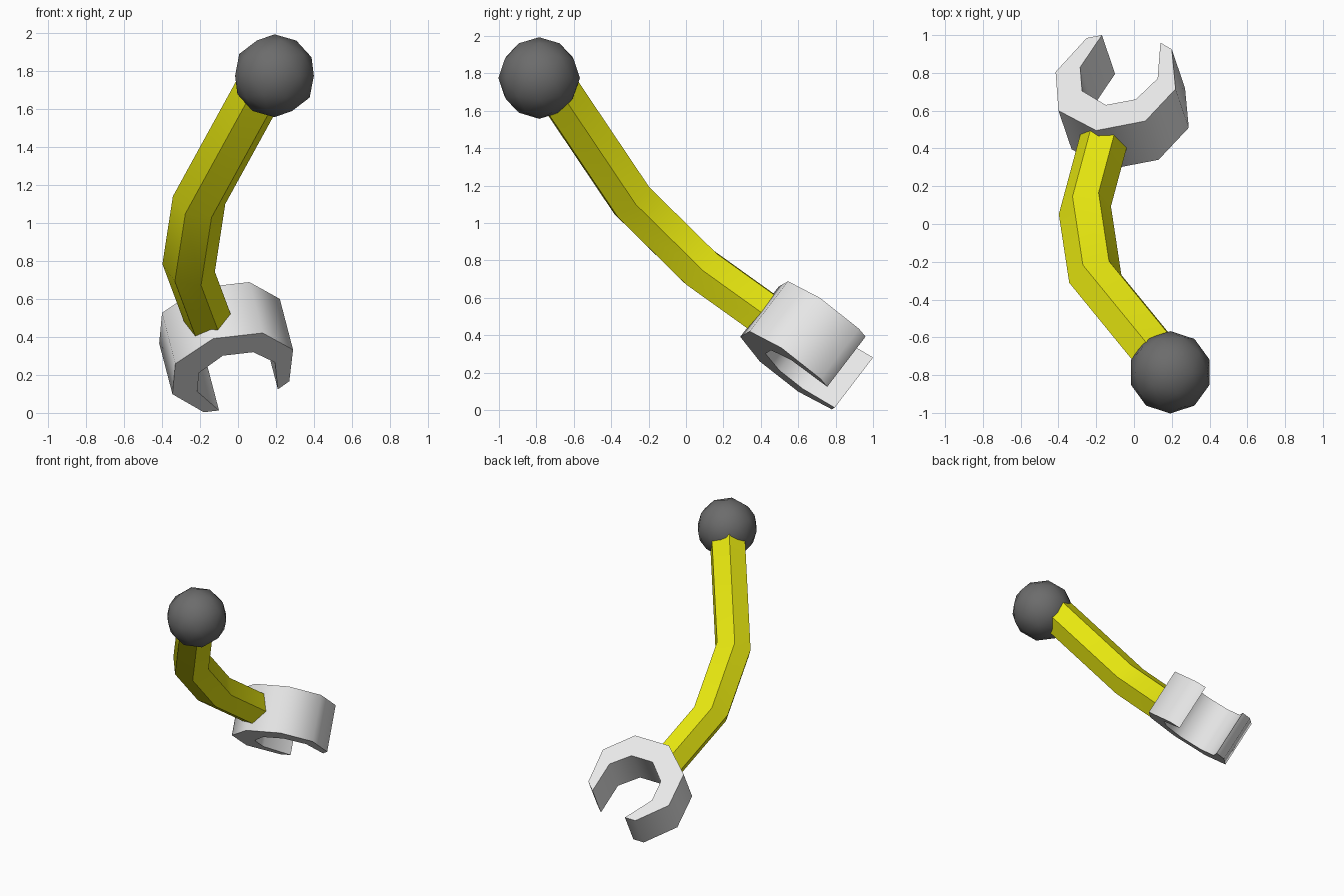
import bpy, bmesh, math
from mathutils import Vector

cube = bpy.data.objects.get("Cube")
if cube:
    bpy.data.objects.remove(cube, do_unlink=True)


def material(name, rgb):
    mat = bpy.data.materials.new(name)
    mat.use_nodes = True
    color = (*rgb, 1.0)
    mat.diffuse_color = color
    mat.node_tree.nodes["Principled BSDF"].inputs["Base Color"].default_value = color
    return mat


def finish(name, bm, mat, angle):
    bmesh.ops.recalc_face_normals(bm, faces=bm.faces[:])
    mesh = bpy.data.meshes.new(name)
    bm.to_mesh(mesh)
    bm.free()
    mesh.materials.append(mat)
    obj = bpy.data.objects.new(name, mesh)
    bpy.context.collection.objects.link(obj)
    bpy.ops.object.select_all(action='DESELECT')
    obj.select_set(True)
    bpy.context.view_layer.objects.active = obj
    bpy.ops.object.shade_smooth_by_angle(angle=math.radians(angle))
    return obj


def loft(name, rings, mat, angle):
    """Join matching closed rings with quads and cap both ends."""
    bm = bmesh.new()
    loops = [[bm.verts.new(p) for p in ring] for ring in rings]
    for lower, upper in zip(loops, loops[1:]):
        for i in range(len(lower)):
            bm.faces.new((lower[i - 1], lower[i], upper[i], upper[i - 1]))
    bm.faces.new(loops[0])
    bm.faces.new(loops[-1])
    return finish(name, bm, mat, angle)


dark = material("dark grey", (0.15, 0.15, 0.15))
yellow = material("yellow", (0.8, 0.8, 0.005))
light = material("light grey", (0.8, 0.8, 0.8))

# Faceted ball joint at the top of the arm
bm = bmesh.new()
bmesh.ops.create_icosphere(bm, subdivisions=2, radius=0.218)
ball = finish("ball_joint", bm, dark, 60)
ball.location = (0.192, -0.785, 1.775)

# Bent six-sided arm, one slanted section carried along the path
side = Vector((0.138, 0.021, -0.02))
rise = Vector((0.004, 0.096, 0.094))
path = [(0.13, -0.7, 1.73), (-0.205, -0.29, 1.12),
        (-0.26, 0.0725, 0.763), (-0.145, 0.5, 0.457)]
section = [side * math.cos(k * math.pi / 3) + rise * math.sin(k * math.pi / 3)
           for k in range(6)]
loft("arm", [[Vector(p) + s for s in section] for p in path], yellow, 50)

# Open C-shaped claw, a tilted outline extruded along its own axis
outline = [(0.14, 0.96), (0.20, 0.925), (0.22, 0.715), (0.06, 0.545),
           (-0.20, 0.495), (-0.40, 0.60), (-0.415, 0.805), (-0.25, 0.985),
           (-0.17, 1.0), (-0.285, 0.83), (-0.275, 0.705), (-0.15, 0.63),
           (0.01, 0.66), (0.125, 0.77)]
axis = Vector((-0.07, 0.205, 0.268))
top = [Vector((x, y, 0.527 + 0.26 * (x + 0.4) - 0.765 * (y - 0.6)))
       for x, y in outline]
loft("claw", [[p - axis for p in top], top], light, 55)
